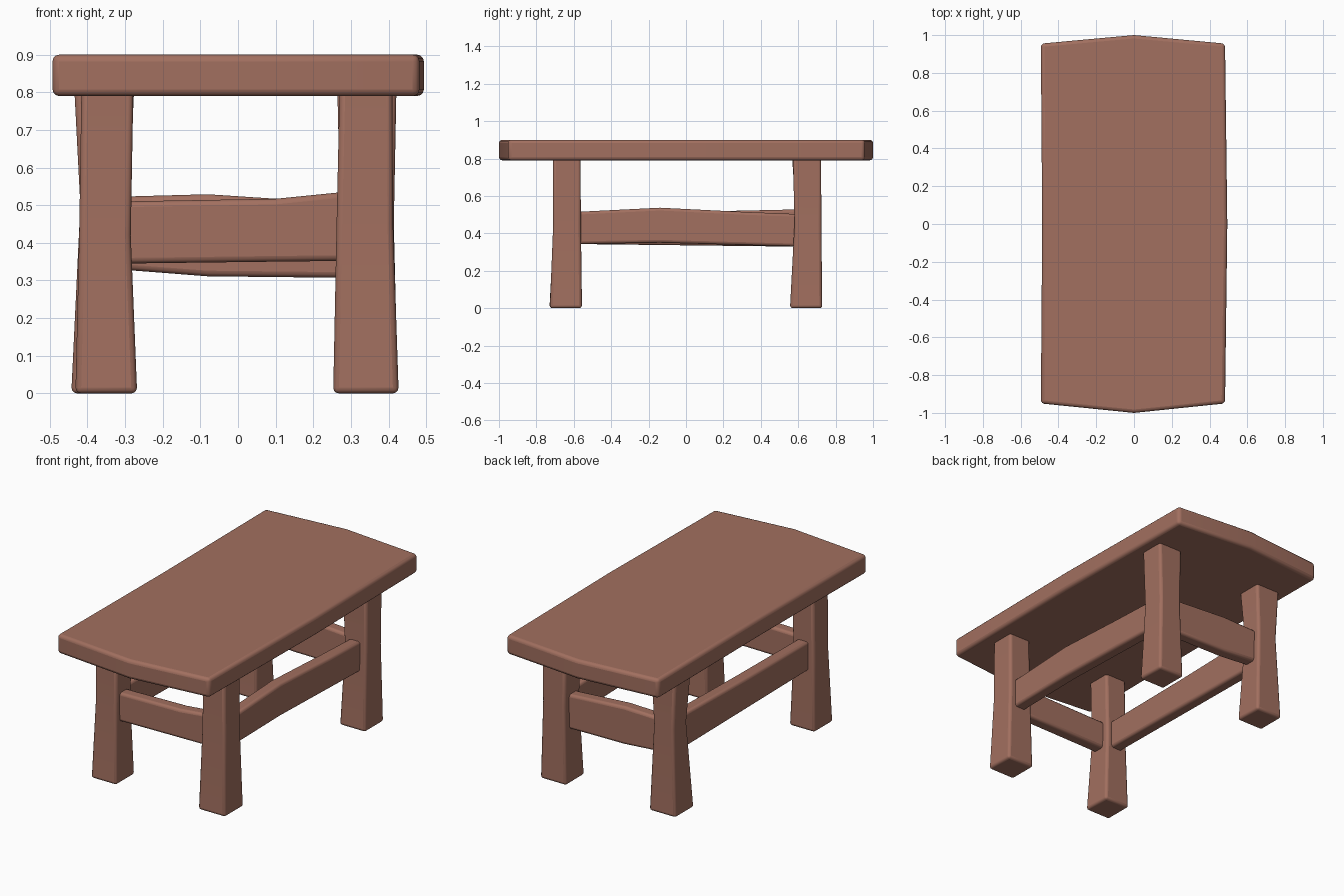
import bpy, bmesh, math

if "Cube" in bpy.data.objects:
    bpy.data.objects.remove(bpy.data.objects["Cube"])

wood = bpy.data.materials.new("wood")
wood.diffuse_color = (0.36, 0.16, 0.115, 1)
wood.use_nodes = True
wood.node_tree.nodes["Principled BSDF"].inputs["Base Color"].default_value = wood.diffuse_color


def loft(name, rings, bevel=0.015):
    """Skin a closed solid through rings of equal point count, round its hard edges."""
    bm = bmesh.new()
    loops = [[bm.verts.new(p) for p in ring] for ring in rings]
    n = len(loops[0])
    for a, b in zip(loops, loops[1:]):
        for i in range(n):
            j = (i + 1) % n
            bm.faces.new((a[i], a[j], b[j], b[i]))
    bm.faces.new(loops[0][::-1])
    bm.faces.new(loops[-1])
    bmesh.ops.recalc_face_normals(bm, faces=bm.faces)
    me = bpy.data.meshes.new(name)
    bm.to_mesh(me)
    bm.free()
    me.materials.append(wood)
    ob = bpy.data.objects.new(name, me)
    bpy.context.collection.objects.link(ob)
    mod = ob.modifiers.new("rounded_edges", 'BEVEL')
    mod.width = bevel
    mod.segments = 3
    mod.limit_method = 'ANGLE'
    mod.angle_limit = math.radians(40)
    bpy.ops.object.select_all(action='DESELECT')
    ob.select_set(True)
    bpy.context.view_layer.objects.active = ob
    bpy.ops.object.shade_smooth_by_angle(angle=math.radians(35))
    return ob


def leg(name, sections):
    """Sections: (z, x0, x1, y0, y1) from the floor up."""
    loft(name, [[(x0, y0, z), (x1, y0, z), (x1, y1, z), (x0, y1, z)]
                for z, x0, x1, y0, y1 in sections])


def stretcher(name, axis, offset, sections, half=0.036):
    """Board along an axis; sections: (position, bottom, top)."""
    rings = []
    for t, lo, hi in sections:
        ring = [(offset - half, lo), (offset + half, lo), (offset + half, hi), (offset - half, hi)]
        rings.append([(t, s, z) if axis == 'x' else (s, t, z) for s, z in ring])
    loft(name, rings)


# Table top with slightly pointed ends
outline = [(-0.493, -0.95), (0, -1.0), (0.482, -0.95), (0.494, 0),
           (0.482, 0.955), (0, 1.0), (-0.493, 0.955), (-0.486, 0)]
loft("table_top", [[(x, y, z) for x, y in outline] for z in (0.79, 0.90)], 0.018)

# Four hand-hewn legs, each with a slight waist
leg("front_left_leg", [(0, -0.432, -0.268, -0.73, -0.558),
                       (0.42, -0.422, -0.285, -0.708, -0.566),
                       (0.81, -0.416, -0.278, -0.711, -0.566)])
leg("front_right_leg", [(0, 0.253, 0.427, -0.728, -0.556),
                        (0.45, 0.262, 0.412, -0.710, -0.562),
                        (0.81, 0.270, 0.410, -0.711, -0.564)])
leg("back_left_leg", [(0, -0.443, -0.272, 0.556, 0.728),
                      (0.50, -0.419, -0.290, 0.588, 0.715),
                      (0.81, -0.435, -0.276, 0.567, 0.720)])
leg("back_right_leg", [(0, 0.258, 0.425, 0.556, 0.728),
                       (0.45, 0.272, 0.414, 0.580, 0.724),
                       (0.81, 0.264, 0.421, 0.572, 0.722)])

# Stretchers between the legs
stretcher("front_stretcher", 'x', -0.64,
          [(-0.30, 0.345, 0.510), (0.10, 0.350, 0.517), (0.28, 0.352, 0.535)])
stretcher("back_stretcher", 'x', 0.645,
          [(-0.30, 0.328, 0.523), (-0.08, 0.311, 0.529), (0.285, 0.307, 0.505)])
stretcher("right_stretcher", 'y', 0.34,
          [(-0.58, 0.343, 0.515), (-0.14, 0.350, 0.537), (0.30, 0.338, 0.515), (0.595, 0.330, 0.503)])
stretcher("left_stretcher", 'y', -0.35,
          [(-0.58, 0.343, 0.510), (0, 0.336, 0.515), (0.60, 0.329, 0.528)])
